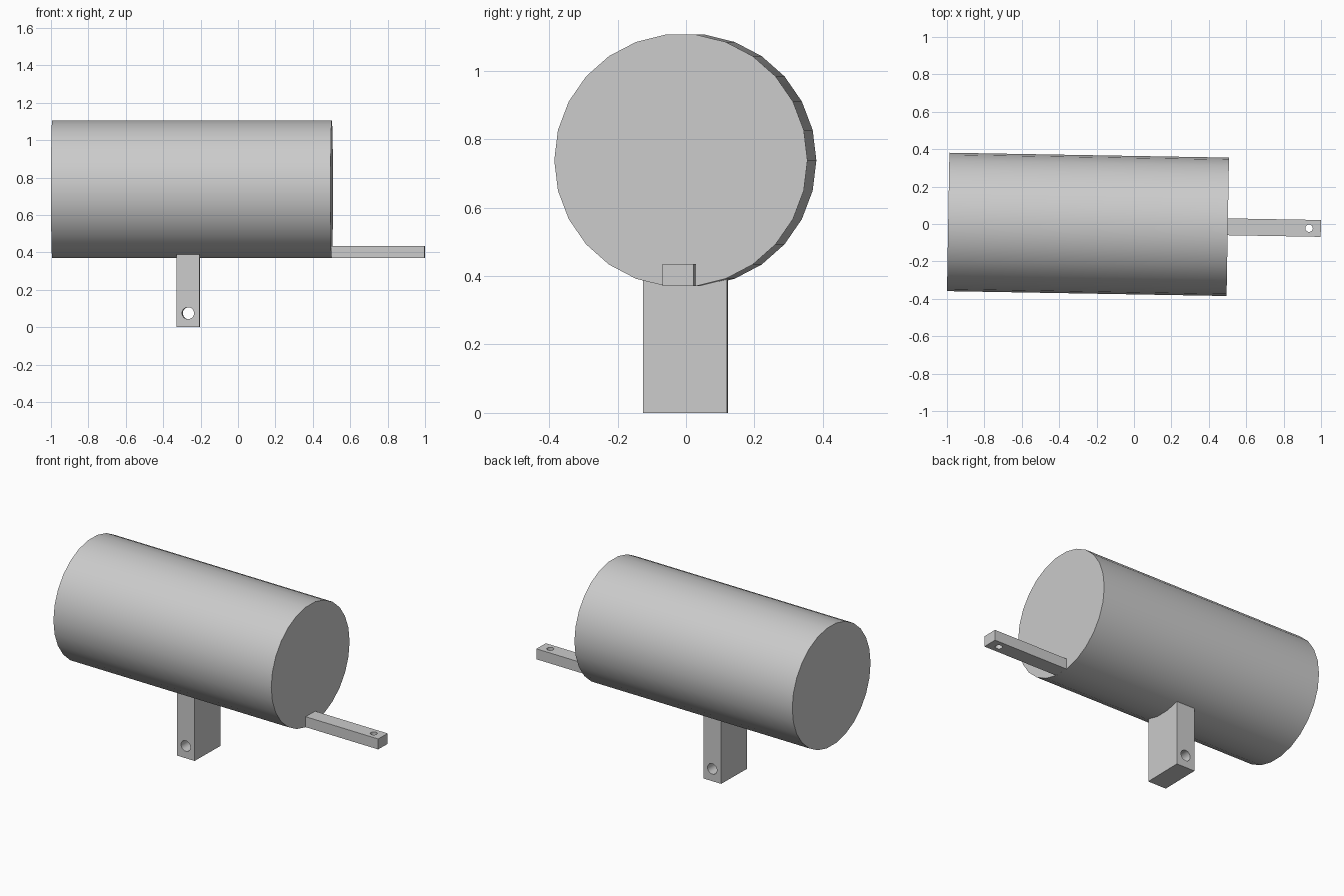
import bpy
from math import radians
from mathutils import Matrix

default = bpy.data.objects.get("Cube")
if default:
    bpy.data.objects.remove(default, do_unlink=True)

grey = bpy.data.materials.new("plain grey")
grey.use_nodes = True
grey.diffuse_color = (0.6, 0.6, 0.6, 1)
grey.node_tree.nodes["Principled BSDF"].inputs["Base Color"].default_value = (0.6, 0.6, 0.6, 1)

# The whole assembly is turned slightly about z, around the drum centre
FRAME = Matrix.Translation((-0.246, -0.002, 0)) @ Matrix.Rotation(radians(-1), 4, "Z")
RADIUS, LENGTH, AXIS_Z = 0.37, 1.495, 0.738


def finish(name):
    obj = bpy.context.object
    obj.name = name
    obj.matrix_world = FRAME @ obj.matrix_basis
    obj.data.materials.append(grey)
    return obj


def box(name, low, high):
    centre = [(a + b) / 2 for a, b in zip(low, high)]
    bpy.ops.mesh.primitive_cube_add(size=1, location=centre)
    bpy.context.object.scale = [b - a for a, b in zip(low, high)]
    bpy.ops.object.transform_apply(location=False, rotation=False, scale=True)
    return finish(name)


def cylinder(name, sides, radius, depth, location, rotation=(0, 0, 0)):
    bpy.ops.mesh.primitive_cylinder_add(vertices=sides, radius=radius, depth=depth,
                                        location=location, rotation=rotation)
    return finish(name)


def drill(target, cutter):
    cut = target.modifiers.new("pin hole", "BOOLEAN")
    cut.operation = "DIFFERENCE"
    cut.solver = "EXACT"
    cut.object = cutter
    bpy.ops.object.select_all(action="DESELECT")
    target.select_set(True)
    bpy.context.view_layer.objects.active = target
    bpy.ops.object.modifier_apply(modifier=cut.name)
    bpy.data.objects.remove(cutter, do_unlink=True)
    bpy.ops.object.shade_smooth_by_angle(angle=radians(30))


# Drum, lying along x
cylinder("drum", 26, RADIUS, LENGTH, (0, 0, AXIS_Z), (0, radians(90), 0))
bpy.ops.object.shade_smooth_by_angle(angle=radians(30))

# Tongue bar, flush with the drum's underside, with a vertical pin hole
bar = box("tongue_bar", (0.745, -0.045, 0.371), (1.245, 0.045, 0.435))
drill(bar, cylinder("bar_hole_cutter", 24, 0.02, 0.2, (1.182, 0, 0.4)))

# Support post, running up into the drum, with a crosswise pin hole
post = box("support_post", (-0.08, -0.123, 0), (0.042, 0.123, 0.42))
drill(post, cylinder("post_hole_cutter", 24, 0.032, 0.5, (-0.019, 0, 0.075), (radians(90), 0, 0)))
